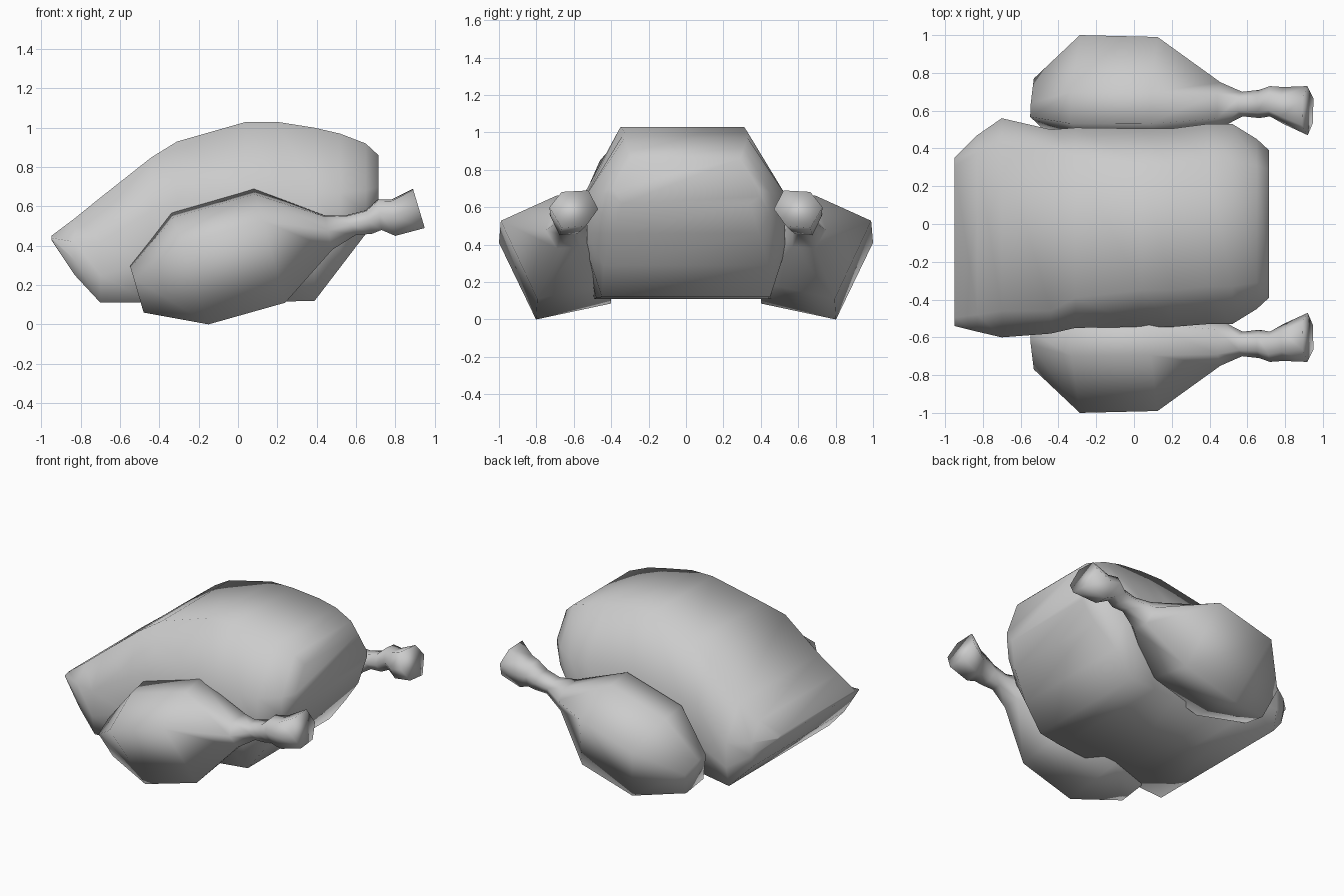
import bpy, bmesh, math


def loft(name, rings, angle=180):
    """Skin a list of equal-length point rings and cap both ends."""
    bm = bmesh.new()
    loops = [[bm.verts.new(p) for p in ring] for ring in rings]
    n = len(loops[0])
    for a, b in zip(loops, loops[1:]):
        for i in range(n):
            j = (i + 1) % n
            bm.faces.new((a[i], a[j], b[j], b[i]))
    bm.faces.new(loops[0])
    bm.faces.new(loops[-1])
    bmesh.ops.recalc_face_normals(bm, faces=bm.faces)
    mesh = bpy.data.meshes.new(name)
    bm.to_mesh(mesh)
    bm.free()
    obj = bpy.data.objects.new(name, mesh)
    bpy.context.collection.objects.link(obj)
    bpy.ops.object.select_all(action='DESELECT')
    obj.select_set(True)
    bpy.context.view_layer.objects.active = obj
    bpy.ops.object.shade_smooth_by_angle(angle=math.radians(angle))
    return obj


# Body: x, top z, side z, bottom z, top / side / bottom half width, y shift
body_sections = [
    (-0.95, 0.45, 0.44, 0.43, 0.40, 0.445, 0.43, -0.095),
    (-0.83, 0.54, 0.42, 0.25, 0.43, 0.52, 0.50, -0.05),
    (-0.70, 0.645, 0.42, 0.11, 0.44, 0.58, 0.55, -0.02),
    (-0.44, 0.85, 0.58, 0.11, 0.42, 0.54, 0.51, -0.04),
    (-0.31, 0.93, 0.62, 0.11, 0.37, 0.53, 0.49, -0.02),
    (0.04, 1.03, 0.67, 0.11, 0.33, 0.525, 0.47, -0.02),
    (0.20, 1.03, 0.67, 0.115, 0.33, 0.525, 0.46, -0.02),
    (0.39, 1.00, 0.67, 0.12, 0.33, 0.53, 0.45, 0.0),
    (0.52, 0.97, 0.67, 0.29, 0.33, 0.53, 0.44, 0.0),
    (0.65, 0.92, 0.68, 0.46, 0.31, 0.45, 0.39, 0.0),
    (0.715, 0.86, 0.70, 0.62, 0.29, 0.39, 0.34, 0.0),
]


def body_ring(x, zt, zs, zb, ht, hs, hb, dy):
    half = [(hb, zb), (hs, zb + 0.45 * (zs - zb)), (hs, zs), (ht, zt)]
    return ([(x, dy + y, z) for y, z in half]
            + [(x, dy - y, z) for y, z in reversed(half)])


loft("body", [body_ring(*s) for s in body_sections])

# Legs: top x, top z, bottom x, bottom z, inner y, outer y
leg_sections = [
    (-0.55, 0.30, -0.48, 0.06, 0.51, 0.77),
    (-0.34, 0.57, -0.15, 0.00, 0.40, 1.00),
    (0.08, 0.69, 0.24, 0.11, 0.40, 0.99),
    (0.44, 0.555, 0.48, 0.38, 0.51, 0.75),
    (0.55, 0.555, 0.60, 0.455, 0.57, 0.70),
    (0.65, 0.58, 0.68, 0.46, 0.56, 0.71),
    (0.71, 0.635, 0.73, 0.48, 0.57, 0.73),
    (0.78, 0.635, 0.80, 0.45, 0.53, 0.725),
    (0.89, 0.69, 0.95, 0.49, 0.47, 0.73),
]
# Section shapes: fraction across, fraction from top to bottom
thigh = [(0.22, 0), (0.5, 0.05), (1, 0.28), (0.67, 1), (0.0, 0.85), (0.12, 0.4)]
shank = [(0.2, 0), (0.75, 0.04), (1, 0.45), (0.75, 1), (0.25, 0.95), (0, 0.5)]


def leg_ring(i, side):
    xt, zt, xb, zb, y0, y1 = leg_sections[i]
    shape = thigh if i < 3 else shank
    return [(xt + t * (xb - xt), side * (y0 + u * (y1 - y0)), zt + t * (zb - zt))
            for u, t in shape]


for label, side in (("front_leg", -1), ("back_leg", 1)):
    loft(label, [leg_ring(i, side) for i in range(len(leg_sections))])
